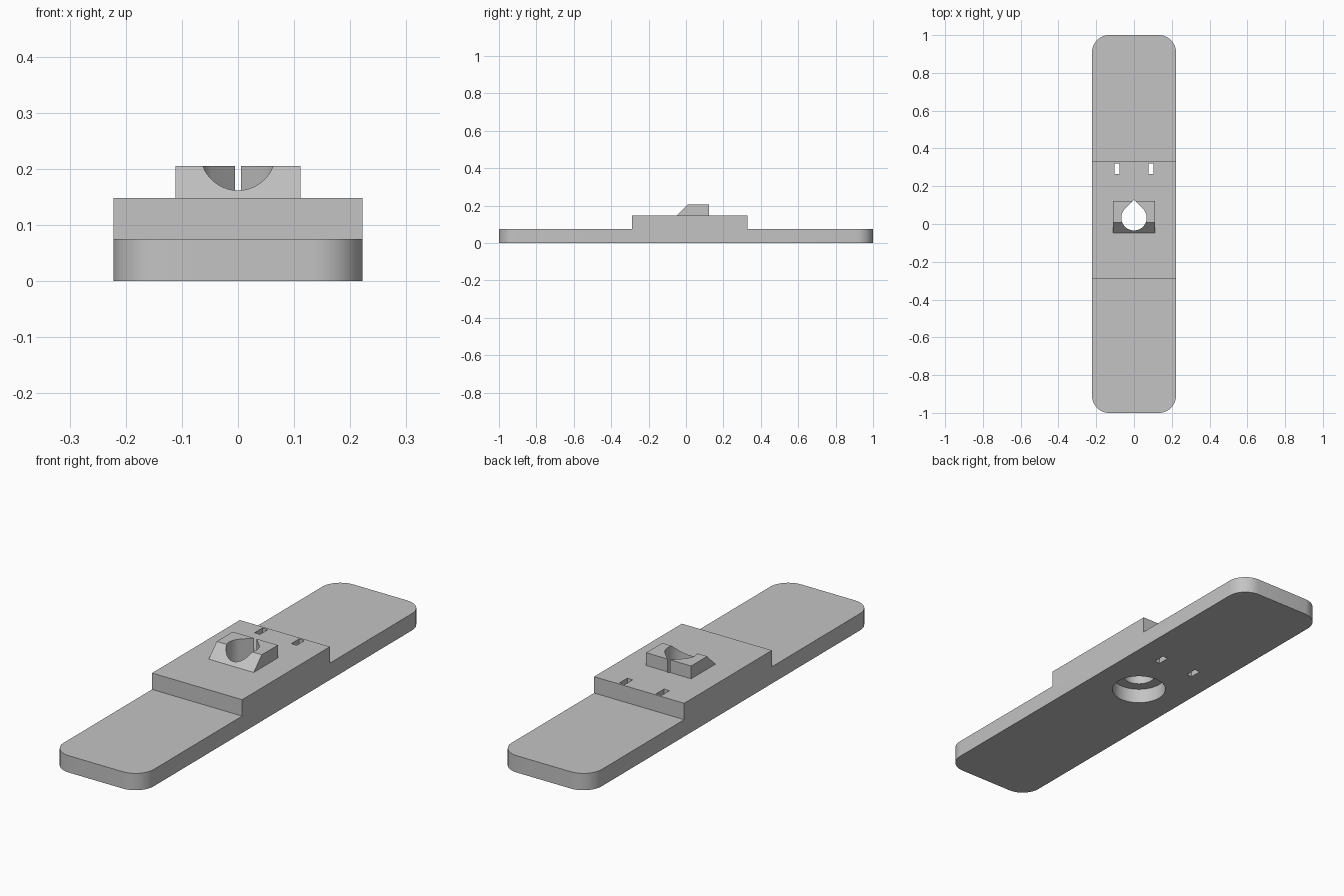
import bpy, bmesh, math
from mathutils import Vector

cube = bpy.data.objects.get("Cube")
if cube:
    bpy.data.objects.remove(cube, do_unlink=True)

grey = bpy.data.materials.new("plain grey")
grey.use_nodes = True
colour = (0.55, 0.55, 0.55, 1)
grey.diffuse_color = colour
grey.node_tree.nodes["Principled BSDF"].inputs["Base Color"].default_value = colour


def prism(name, points, offset, bevel=0.0):
    """Extrude a closed outline along offset; optionally round its end corners."""
    bm = bmesh.new()
    face = bm.faces.new([bm.verts.new(p) for p in points])
    top = bmesh.ops.extrude_face_region(bm, geom=[face])["geom"]
    verts = [v for v in top if isinstance(v, bmesh.types.BMVert)]
    bmesh.ops.translate(bm, verts=verts, vec=Vector(offset))
    bmesh.ops.recalc_face_normals(bm, faces=bm.faces)
    if bevel:
        corners = [e for e in bm.edges
                   if all(abs(v.co.y) > 0.99 for v in e.verts)
                   and abs(e.verts[0].co.z - e.verts[1].co.z) > 0.01]
        bmesh.ops.bevel(bm, geom=corners, offset=bevel, segments=12,
                        profile=0.5, affect='EDGES')
    mesh = bpy.data.meshes.new(name)
    bm.to_mesh(mesh)
    bm.free()
    mesh.materials.append(grey)
    obj = bpy.data.objects.new(name, mesh)
    bpy.context.collection.objects.link(obj)
    return obj


def cut(obj, cutters):
    bpy.ops.object.select_all(action='DESELECT')
    bpy.context.view_layer.objects.active = obj
    obj.select_set(True)
    for cutter in cutters:
        mod = obj.modifiers.new("hole", 'BOOLEAN')
        mod.operation = 'DIFFERENCE'
        mod.solver = 'EXACT'
        mod.object = cutter
        bpy.ops.object.modifier_apply(modifier=mod.name)
    bpy.ops.object.shade_smooth_by_angle(angle=math.radians(30))


def arc(radius, start, end, steps, z):
    angles = [math.radians(start + (end - start) * i / steps) for i in range(steps + 1)]
    return [(radius * math.cos(a), hole_y + radius * math.sin(a), z) for a in angles]


half_width, base_top, block_top, lug_top = 0.222, 0.075, 0.148, 0.205
hole_y, hole_r = 0.033, 0.067

# Long plate with a raised middle and rounded ends
side = [(-1, 0), (1, 0), (1, base_top), (0.33, base_top), (0.33, block_top),
        (-0.288, block_top), (-0.288, base_top), (-1, base_top)]
plate = prism("stepped_plate", [(-half_width, y, z) for y, z in side],
              (2 * half_width, 0, 0), bevel=0.09)

# Lug with a sloping front
lug_side = [(-0.048, block_top), (0.122, block_top), (0.122, lug_top), (0.009, lug_top)]
lug = prism("sloped_lug", [(-0.111, y, z) for y, z in lug_side], (0.222, 0, 0))

# Teardrop through hole, its tip breaking out of the back of the lug
tip = (0, hole_y + hole_r * math.sqrt(2), -0.1)
teardrop = prism("teardrop_cutter", arc(hole_r, 135, 405, 48, -0.1) + [tip], (0, 0, 0.5))

# Round recess in the underside
recess = prism("recess_cutter", arc(0.115, 0, 360, 64, -0.1)[:-1], (0, 0, 0.167))

# Pair of small rectangular slots
slots = []
for sign in (-1, 1):
    outline = [(sign * x, y, -0.1) for x, y in
               ((0.077, 0.265), (0.104, 0.265), (0.104, 0.32), (0.077, 0.32))]
    slots.append(prism("slot_cutter", outline, (0, 0, 0.5)))

cut(plate, [teardrop, recess] + slots)
cut(lug, [teardrop])
for helper in [teardrop, recess] + slots:
    bpy.data.objects.remove(helper, do_unlink=True)
